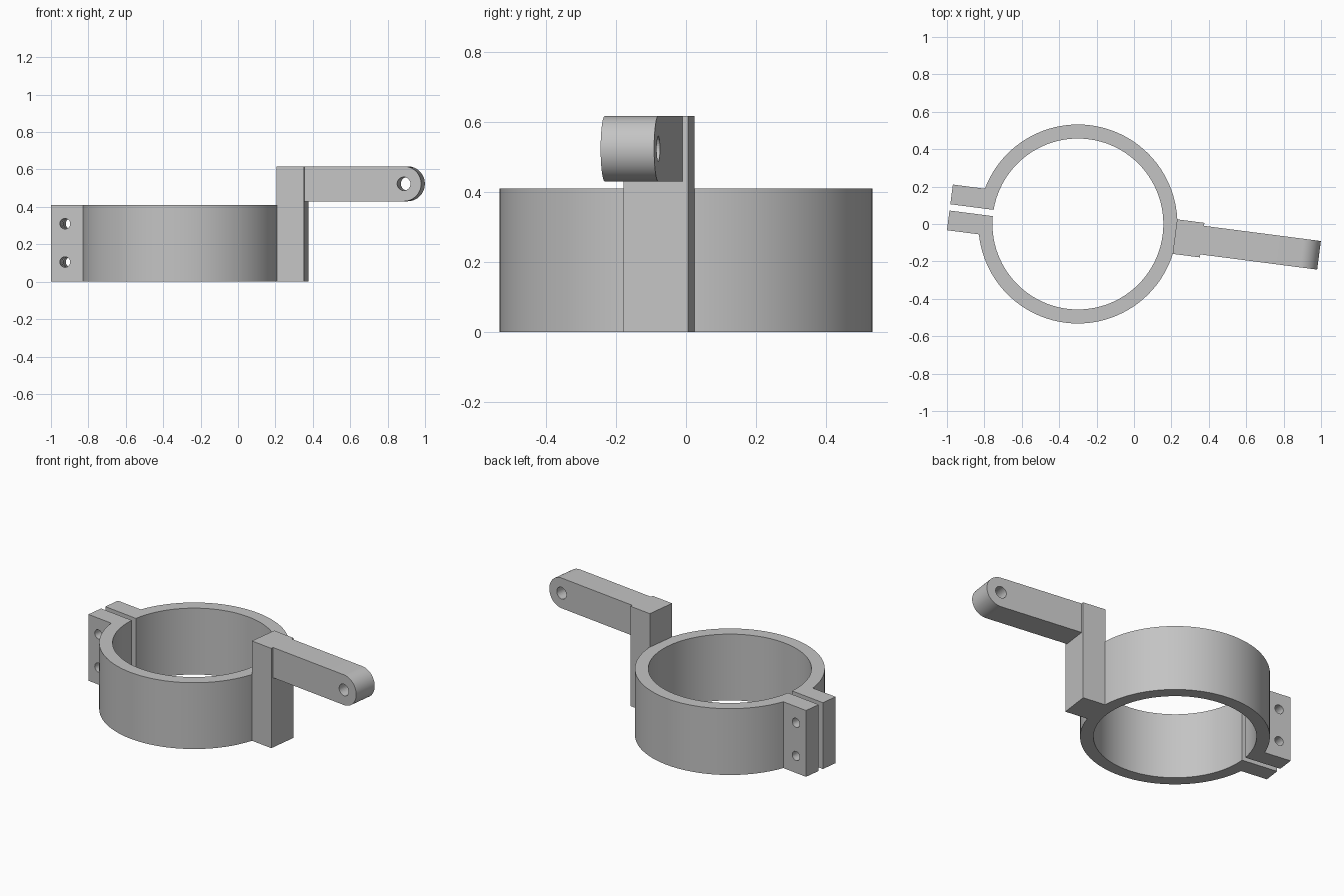
import bpy, bmesh
from math import pi, sin, cos, asin, sqrt, radians
from mathutils import Matrix

cube = bpy.data.objects.get("Cube")
if cube:
    bpy.data.objects.remove(cube, do_unlink=True)

# The clamp is drawn along its own axis, then turned and moved into place
PLACE = Matrix.Translation((-0.30, 0, 0)) @ Matrix.Rotation(radians(-7.4), 4, 'Z')
UPRIGHT = Matrix.Rotation(pi / 2, 4, 'X')   # profile y becomes z, depth runs along -y

grey = bpy.data.materials.new("plain_grey")
grey.use_nodes = True
grey.diffuse_color = (0.55, 0.55, 0.55, 1)
grey.node_tree.nodes["Principled BSDF"].inputs["Base Color"].default_value = grey.diffuse_color


def arc(cx, cy, r, a0, a1, n):
    return [(cx + r * cos(a0 + (a1 - a0) * i / n),
             cy + r * sin(a0 + (a1 - a0) * i / n)) for i in range(n + 1)]


def extrude(name, outline, low, high, turn=Matrix()):
    """Solid made from a flat outline extruded between two depths."""
    bm = bmesh.new()
    face = bm.faces.new([bm.verts.new((x, y, low)) for x, y in outline])
    top = bmesh.ops.extrude_face_region(bm, geom=[face])["geom"]
    bmesh.ops.translate(bm, vec=(0, 0, high - low),
                        verts=[v for v in top if isinstance(v, bmesh.types.BMVert)])
    bmesh.ops.recalc_face_normals(bm, faces=bm.faces)
    bm.transform(PLACE @ turn)
    mesh = bpy.data.meshes.new(name)
    bm.to_mesh(mesh)
    bm.free()
    mesh.materials.append(grey)
    obj = bpy.data.objects.new(name, mesh)
    bpy.context.collection.objects.link(obj)
    return obj


def drill(obj, name, x, z, r):
    """Cut a round hole through a part from front to back."""
    cutter = extrude(name, arc(x, z, r, 0, 2 * pi, 32)[:-1], -0.4, 0.4, UPRIGHT)
    cutter.hide_render = True
    cutter.hide_set(True)
    mod = obj.modifiers.new(name, 'BOOLEAN')
    mod.object = cutter
    mod.operation = 'DIFFERENCE'
    mod.solver = 'EXACT'


def smooth(obj):
    bpy.ops.object.select_all(action='DESELECT')
    obj.select_set(True)
    bpy.context.view_layer.objects.active = obj
    bpy.ops.object.shade_smooth_by_angle(angle=radians(30))


# Split ring with two clamping ears
OUTER, INNER, HEIGHT = 0.532, 0.457, 0.41
GAP, EAR, EAR_END = 0.017, 0.123, -0.69
a_out, a_in = pi - asin(EAR / OUTER), pi - asin(GAP / INNER)
outline = (arc(0, 0, OUTER, -a_out, a_out, 96)
           + [(EAR_END, EAR), (EAR_END, GAP)]
           + arc(0, 0, INNER, a_in, -a_in, 96)
           + [(EAR_END, -GAP), (EAR_END, -EAR)])
ring = extrude("clamp_ring", outline, 0, HEIGHT)
for label, z in (("lower", 0.105), ("upper", 0.31)):
    drill(ring, f"{label}_bolt_hole_cutter", -0.614, z, 0.028)
smooth(ring)

# Upright post on the side of the ring
TOP, POST, POST_END = 0.617, 0.093, 0.67
inner_x = sqrt(OUTER ** 2 - POST ** 2) - 0.001
extrude("post", [(inner_x, -POST), (POST_END, -POST), (POST_END, POST), (inner_x, POST)], 0, TOP)

# Arm with a rounded, drilled end
ARM_LOW, ARM_END = 0.43, 1.30
r = (TOP - ARM_LOW) / 2
mid = TOP - r
arm = extrude("arm", [(POST_END - 0.02, TOP), (POST_END - 0.02, ARM_LOW)]
              + arc(ARM_END - r, mid, r, -pi / 2, pi / 2, 32), -0.077, 0.077, UPRIGHT)
drill(arm, "arm_hole_cutter", ARM_END - r, mid, 0.036)
smooth(arm)
